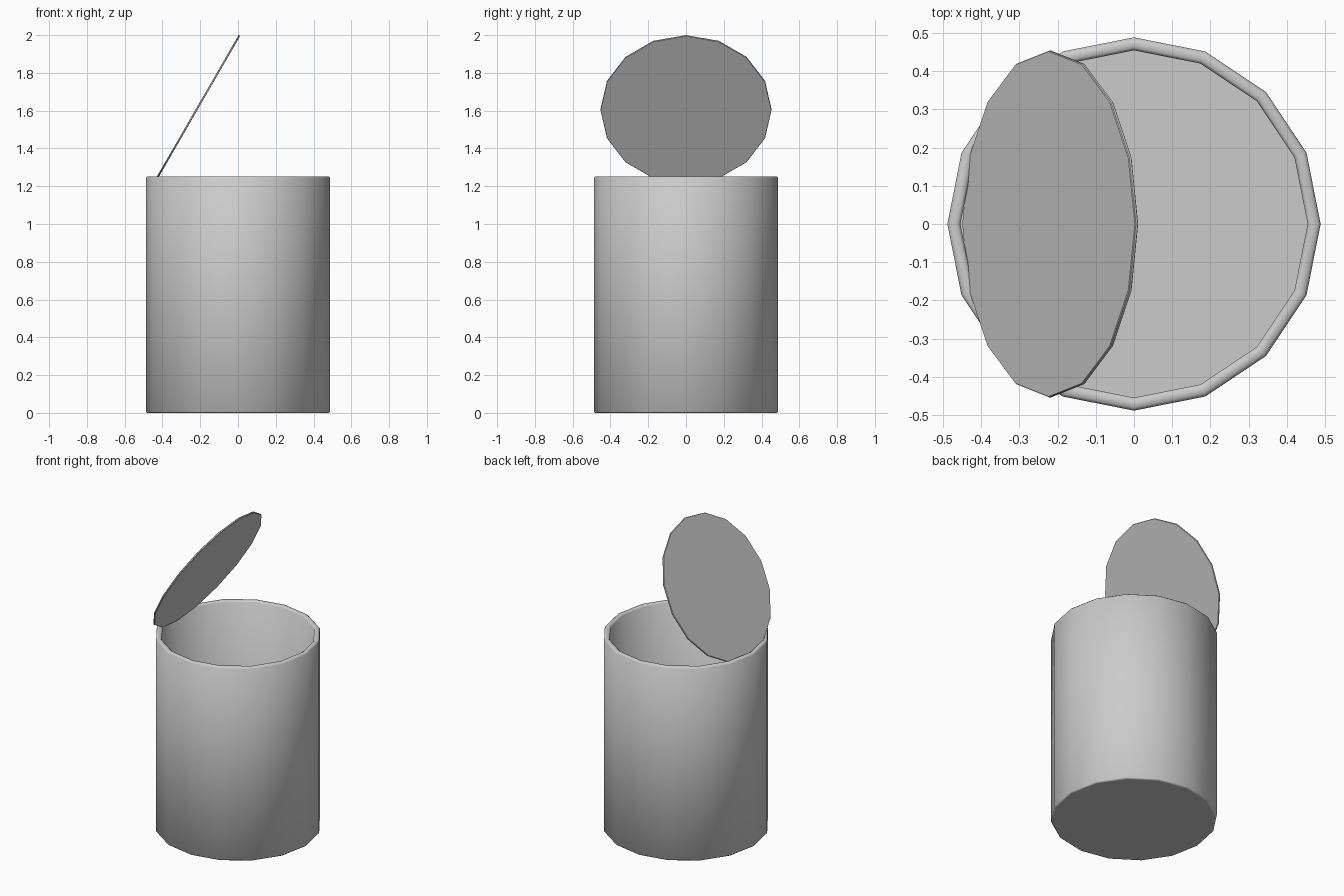
import bpy, bmesh, math
from mathutils import Matrix

if "Cube" in bpy.data.objects:
    bpy.data.objects.remove(bpy.data.objects["Cube"])

SIDES = 16


def lathe(name, profile):
    """Revolve an (r, z) profile around z and cap both ends."""
    bm = bmesh.new()
    rings = []
    for r, z in profile:
        rings.append([bm.verts.new((r * math.cos(2 * math.pi * i / SIDES),
                                    r * math.sin(2 * math.pi * i / SIDES), z))
                      for i in range(SIDES)])
    for a, b in zip(rings, rings[1:]):
        for i in range(SIDES):
            j = (i + 1) % SIDES
            bm.faces.new((a[i], a[j], b[j], b[i]))
    bm.faces.new(rings[0][::-1])
    bm.faces.new(rings[-1])
    bmesh.ops.recalc_face_normals(bm, faces=bm.faces)
    mesh = bpy.data.meshes.new(name)
    bm.to_mesh(mesh)
    bm.free()
    ob = bpy.data.objects.new(name, mesh)
    bpy.context.collection.objects.link(ob)
    return ob


def smooth(ob, degrees):
    bpy.ops.object.select_all(action='DESELECT')
    ob.select_set(True)
    bpy.context.view_layer.objects.active = ob
    bpy.ops.object.shade_smooth_by_angle(angle=math.radians(degrees))


# Open can: flat base, outer wall, rounded rim, inner wall and inner floor
can = lathe("can_body", [
    (0.475, 0.0), (0.481, 0.0), (0.488, 0.007),
    (0.488, 1.244), (0.480, 1.252), (0.462, 1.252), (0.454, 1.244),
    (0.454, 0.035)])
smooth(can, 50)

# Thin disc lid, tilted open 60 degrees about the left of the rim
t = 0.005
lid = lathe("lid", [(0.451, -t), (0.453, -t + 0.002),
                    (0.453, t - 0.002), (0.451, t)])
lid.matrix_world = (Matrix.Translation((-0.219, 0, 1.606))
                    @ Matrix.Rotation(math.radians(-60), 4, 'Y'))
smooth(lid, 30)
